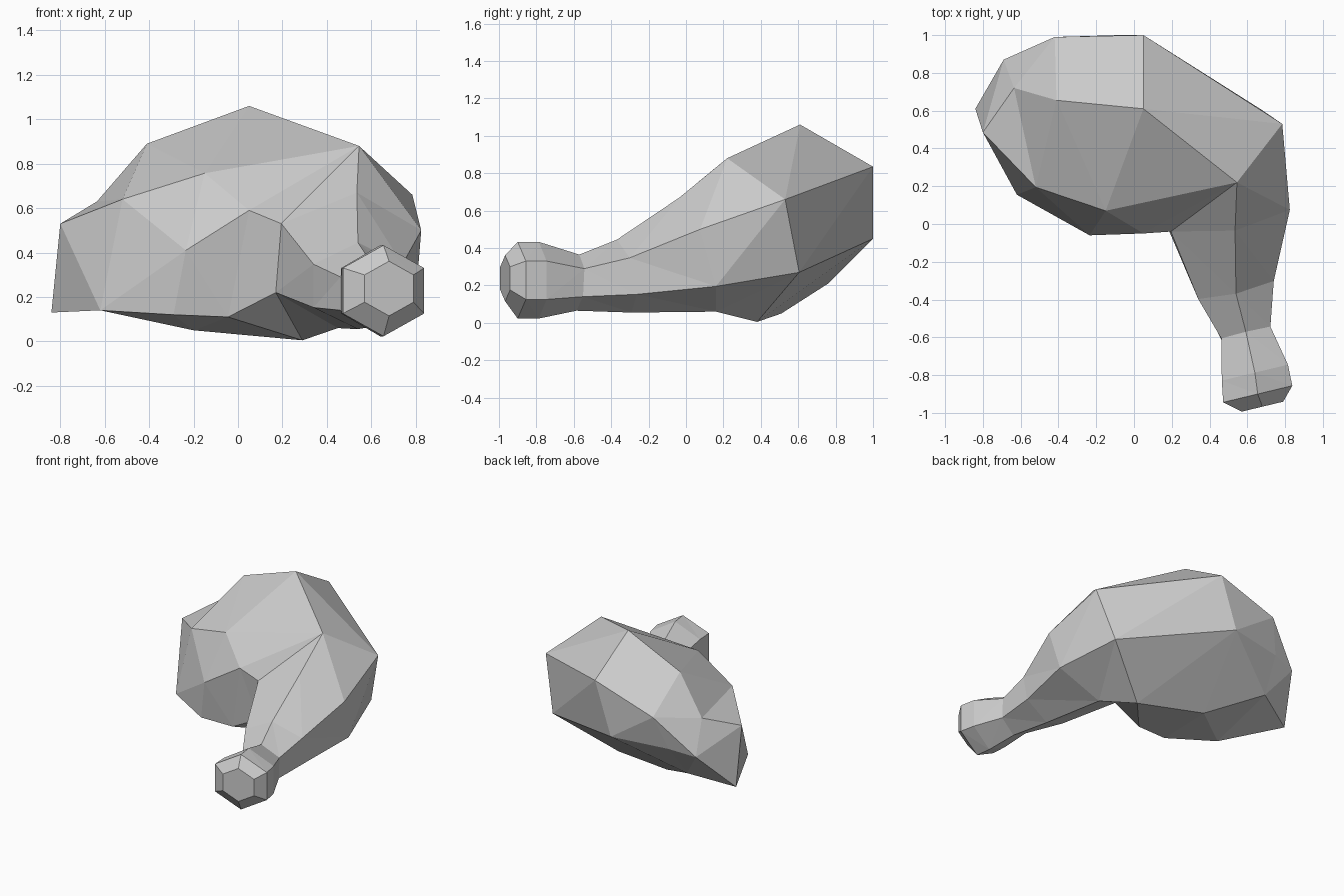
import bpy, bmesh

cube = bpy.data.objects.get("Cube")
if cube:
    bpy.data.objects.remove(cube, do_unlink=True)

# One plain grey for the whole joint
grey = bpy.data.materials.new("plain grey")
grey.use_nodes = True
colour = (0.6, 0.6, 0.6, 1)
grey.diffuse_color = colour
grey.node_tree.nodes["Principled BSDF"].inputs["Base Color"].default_value = colour


def hex_section(centre, width, height, lean=0.0, yaw=0.24):
    """Hexagon with a point on top, turned slightly about the vertical axis."""
    x, y, z = centre
    corners = ((0, 1), (1, .5), (1, -.5), (0, -1), (-1, -.5), (-1, .5))
    section = []
    for across, up in corners:
        dx, dz = across * width, up * height
        section.append((x + dx, y + yaw * dx + lean * dz, z + dz))
    return seven(section)


def seven(section):
    """Give a six-point section a doubled inner side point, merged later."""
    return section[:5] + [section[5], section[5]]


# Knob at the thin end, then the narrow shank
knob_face = hex_section((.68, -.967, .238), .11, .123)
knob_front = hex_section((.655, -.9, .228), .183, .205)
knob_back = hex_section((.64, -.787, .228), .175, .205)
neck = hex_section((.592, -.578, .215), .13, .15, lean=.05)
shank = hex_section((.54, -.33, .25), .2, .195, lean=-.2)

# Body sections: top, outer upper, outer lower, bottom, inner lower, inner upper
body_root = seven([(.535, -.035, .67), (.825, .075, .5), (.8, .16, .195),
                   (.45, .16, .06), (.17, 0, .22), (.195, -.04, .53)])
body_bend = seven([(.545, .22, .88), (.785, .53, .66), (.675, .605, .27),
                   (.29, .38, .005), (-.045, 0, .11), (.05, -.05, .59)])
body_crown = [(.05, .61, 1.06), (.05, 1, .835), (-.08, 1, .45), (-.2, .51, .05),
              (-.29, -.02, .12), (-.235, -.06, .41), (-.15, .07, .757)]
inner_low = (-.62, .155, .14)
body_side = [(-.41, .655, .89), (-.42, .99, .68), (-.5, .92, .44), (-.54, .76, .21),
             inner_low, inner_low, (-.52, .195, .64)]
back, low = (-.69, .87, .41), (-.84, .61, .13)
body_end = [(-.635, .72, .63), back, back, low, low, low, (-.8, .485, .53)]

sections = [knob_face, knob_front, knob_back, neck, shank,
            body_root, body_bend, body_crown, body_side, body_end]

# Skin the sections into one closed faceted surface
bm = bmesh.new()
points = {}


def vertex(co):
    if co not in points:
        points[co] = bm.verts.new(co)
    return points[co]


def face(corners):
    unique = list(dict.fromkeys(vertex(co) for co in corners))
    if len(unique) > 2:
        bm.faces.new(unique)


for near, far in zip(sections, sections[1:]):
    for i in range(len(near)):
        j = (i + 1) % len(near)
        face((near[i], near[j], far[j], far[i]))
face(sections[0])
face(sections[-1])

bmesh.ops.recalc_face_normals(bm, faces=bm.faces)
bmesh.ops.triangulate(bm, faces=bm.faces[:])
mesh = bpy.data.meshes.new("meat_joint")
bm.to_mesh(mesh)
bm.free()
mesh.materials.append(grey)
joint = bpy.data.objects.new("meat_joint", mesh)
bpy.context.collection.objects.link(joint)
